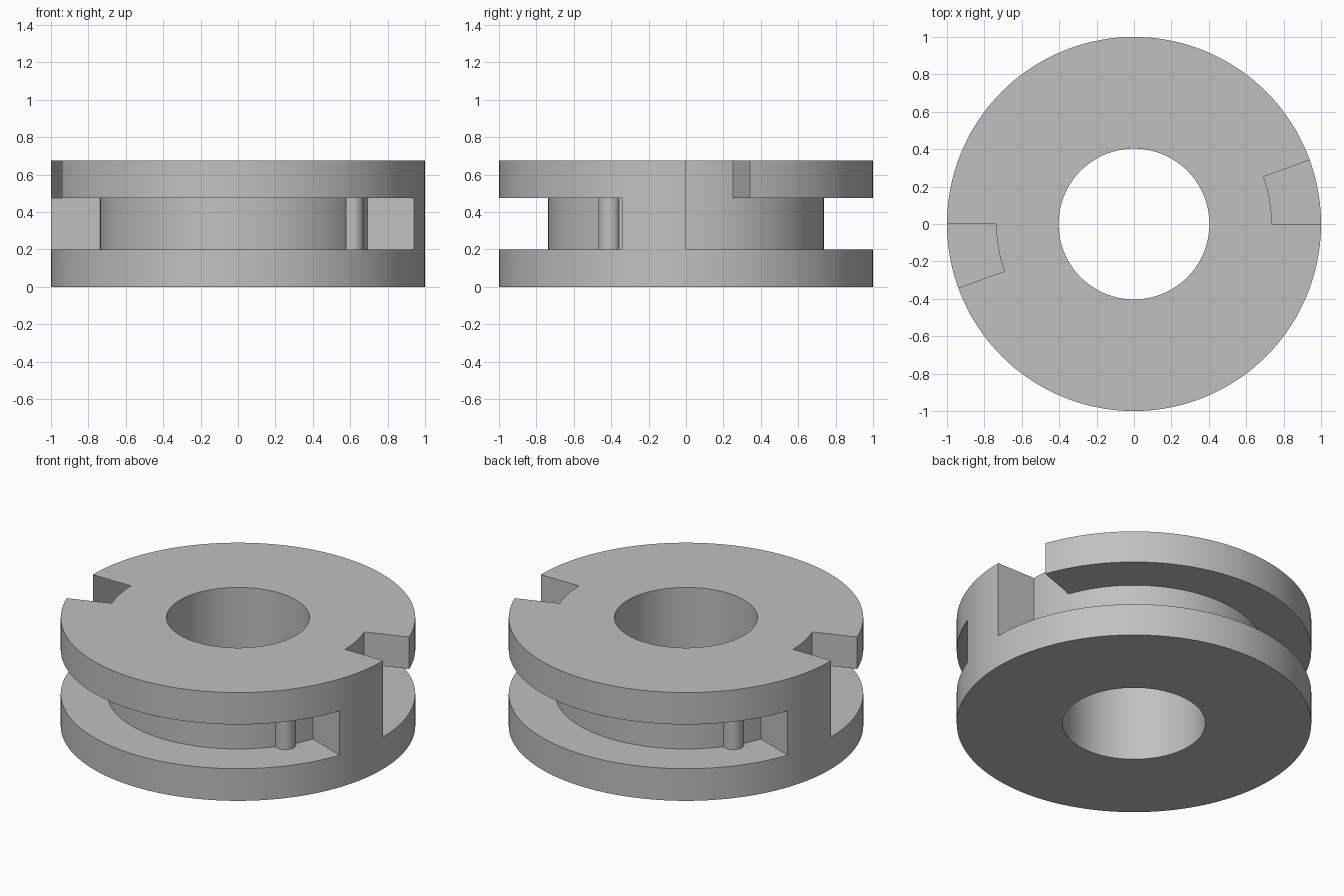
import bpy, bmesh
from math import radians, cos, sin, pi

if "Cube" in bpy.data.objects:
    bpy.data.objects.remove(bpy.data.objects["Cube"])

OUTER, CORE, HOLE = 1.0, 0.737, 0.403
FLOOR, CEILING, TOP = 0.20, 0.475, 0.674
STEP = 2.5  # degrees per facet

grey = bpy.data.materials.new("plain grey")
grey.use_nodes = True
colour = (0.53, 0.53, 0.53, 1)
grey.diffuse_color = colour
grey.node_tree.nodes["Principled BSDF"].inputs["Base Color"].default_value = colour


def sweep(name, r0, r1, z0, z1, start, end):
    """Sweep a rectangular section about z, closing the ring or capping the ends."""
    closed = end - start == 360
    count = round((end - start) / STEP) + (0 if closed else 1)
    bm = bmesh.new()
    rings = []
    for i in range(count):
        a = radians(start + i * STEP)
        rings.append([bm.verts.new((r * cos(a), r * sin(a), z))
                      for r, z in ((r0, z0), (r1, z0), (r1, z1), (r0, z1))])
    pairs = list(zip(rings, rings[1:]))
    if closed:
        pairs.append((rings[-1], rings[0]))
    else:
        bm.faces.new(rings[0])
        bm.faces.new(rings[-1])
    for a, b in pairs:
        for k in range(4):
            n = (k + 1) % 4
            bm.faces.new((a[k], a[n], b[n], b[k]))
    bmesh.ops.recalc_face_normals(bm, faces=bm.faces)
    mesh = bpy.data.meshes.new(name)
    bm.to_mesh(mesh)
    bm.free()
    mesh.materials.append(grey)
    obj = bpy.data.objects.new(name, mesh)
    bpy.context.collection.objects.link(obj)
    return obj


def make_active(obj):
    bpy.ops.object.select_all(action='DESELECT')
    obj.select_set(True)
    bpy.context.view_layer.objects.active = obj


def cut(body, cutter):
    cutter.hide_render = True
    mod = body.modifiers.new("cut", 'BOOLEAN')
    mod.operation = 'DIFFERENCE'
    mod.solver = 'EXACT'
    mod.object = cutter
    make_active(body)
    bpy.ops.object.modifier_apply(modifier=mod.name)
    bpy.data.objects.remove(cutter)


# Spool body: a thick ring with two grooves and two entry notches cut away
body = sweep("spool_body", HOLE, OUTER, 0, TOP, 0, 360)
for turn in (0, 180):
    cut(body, sweep("groove_cutter", CORE, 1.2, FLOOR, CEILING, turn, turn + 160))
    cut(body, sweep("notch_cutter", CORE, 1.2, FLOOR, 1, turn, turn + 20))
make_active(body)
bpy.ops.object.shade_smooth_by_angle(angle=radians(15))

# Locking pins, half sunk into the core near the closed end of each groove
for name, angle in (("right_pin", radians(-33.7)), ("left_pin", radians(-33.7) + pi)):
    bpy.ops.mesh.primitive_cylinder_add(
        vertices=32, radius=0.059, depth=CEILING - FLOOR,
        location=(CORE * cos(angle), CORE * sin(angle), (FLOOR + CEILING) / 2))
    pin = bpy.context.object
    pin.name = name
    pin.data.materials.append(grey)
    bpy.ops.object.shade_smooth_by_angle(angle=radians(30))
